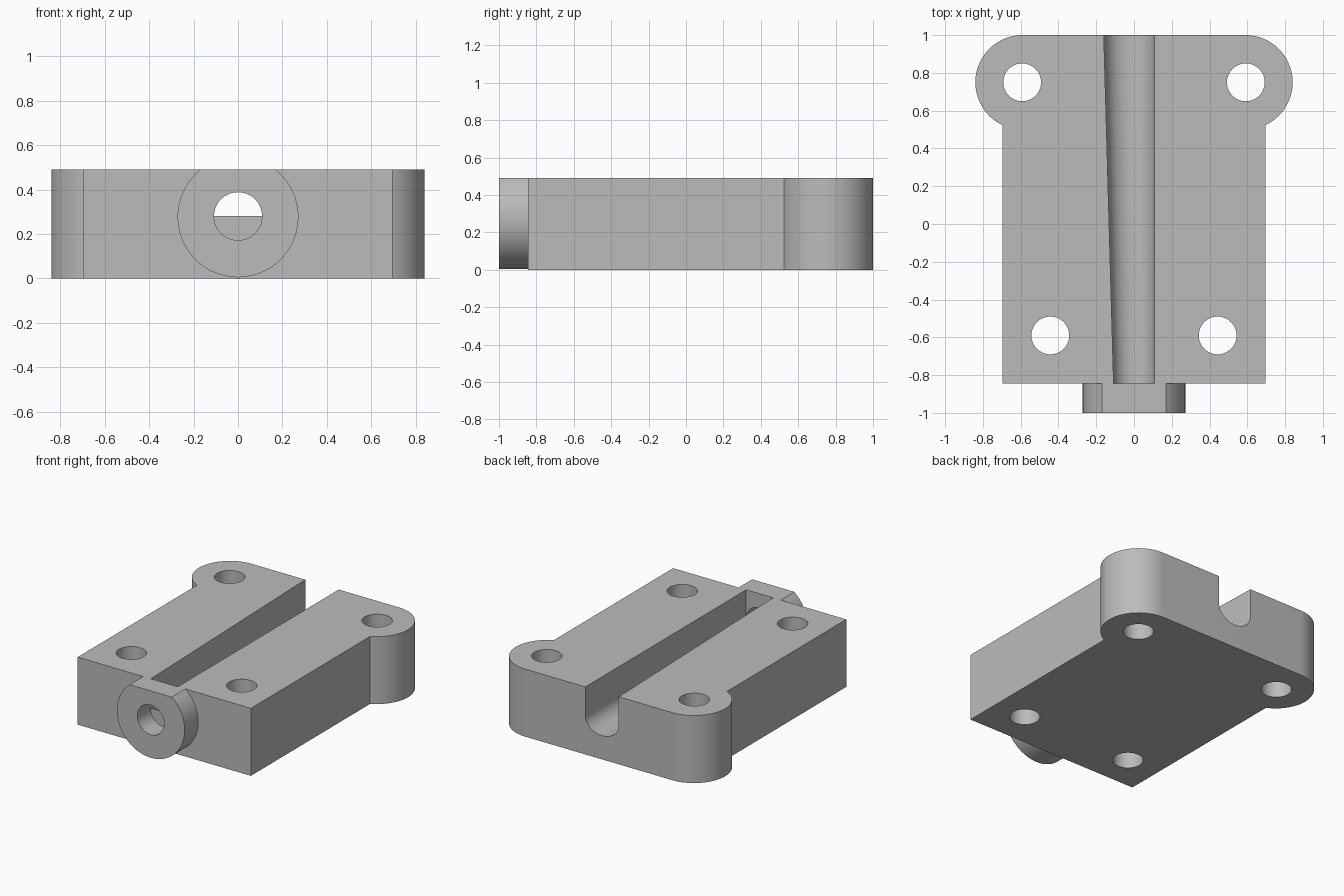
import bpy, bmesh
from math import sin, cos, pi, asin, atan2
from mathutils import Vector

if "Cube" in bpy.data.objects:
    bpy.data.objects.remove(bpy.data.objects["Cube"], do_unlink=True)

HEIGHT = 0.49
FRONT = -0.845          # front face of the block
BORE_Z, BORE_R = 0.28, 0.108
BOSS_Z, BOSS_R = 0.277, 0.272

grey = bpy.data.materials.new("plain grey")
grey.use_nodes = True
colour = (0.5, 0.5, 0.5, 1)
grey.diffuse_color = colour
grey.node_tree.nodes["Principled BSDF"].inputs["Base Color"].default_value = colour


def arc(cx, cy, rx, ry, start, end, steps):
    """Points along an elliptical arc."""
    angles = [start + (end - start) * i / steps for i in range(steps + 1)]
    return [(cx + rx * cos(a), cy + ry * sin(a)) for a in angles]


def circle(cx, cy, r, steps=64):
    return arc(cx, cy, r, r, 0, 2 * pi, steps)[:-1]


def loft(name, first, last):
    """Closed solid between two matching rings of 3D points."""
    bm = bmesh.new()
    a = [bm.verts.new(p) for p in first]
    b = [bm.verts.new(p) for p in last]
    bm.faces.new(a)
    bm.faces.new(b)
    for i in range(len(a)):
        j = (i + 1) % len(a)
        bm.faces.new((a[i], a[j], b[j], b[i]))
    bmesh.ops.recalc_face_normals(bm, faces=bm.faces)
    mesh = bpy.data.meshes.new(name)
    bm.to_mesh(mesh)
    bm.free()
    mesh.materials.append(grey)
    obj = bpy.data.objects.new(name, mesh)
    bpy.context.collection.objects.link(obj)
    return obj


def upright(name, pts, z0, z1):
    return loft(name, [(x, y, z0) for x, y in pts], [(x, y, z1) for x, y in pts])


def lengthwise(name, pts, y0, y1):
    return loft(name, [(x, y0, z) for x, z in pts], [(x, y1, z) for x, z in pts])


def cut(target, cutter):
    cutter.hide_render = True
    mod = target.modifiers.new("cut", 'BOOLEAN')
    mod.operation, mod.solver, mod.object = 'DIFFERENCE', 'EXACT', cutter
    bpy.context.view_layer.objects.active = target
    bpy.ops.object.modifier_apply(modifier=mod.name)
    bpy.data.objects.remove(cutter, do_unlink=True)


# Block with two rounded rear lugs
half, lug_x, lug_y, lug_r = 0.695, 0.59, 0.75, 0.25
dx = half - lug_x
dy = (lug_r ** 2 - dx ** 2) ** 0.5
side = [(half, FRONT)] + arc(lug_x, lug_y, lug_r, lug_r, atan2(-dy, dx), pi / 2, 40)
block = upright("block", side + [(-x, y) for x, y in reversed(side)], 0, HEIGHT)

# Four bolt holes
for hx, hy in ((0.592, 0.75), (0.443, -0.59)):
    for s in (-1, 1):
        cut(block, upright("hole_cutter", circle(s * hx, hy, 0.1), -0.1, HEIGHT + 0.1))


# Round-bottomed channel, widening on one side towards the back
def channel_ring(y):
    left = -BORE_R - 0.052 * (y - FRONT) / (1 - FRONT)
    pts = arc((left + BORE_R) / 2, BORE_Z, (BORE_R - left) / 2, BORE_R, pi, 2 * pi, 32)
    pts += [(BORE_R, HEIGHT + 0.1), (left, HEIGHT + 0.1)]
    return [(x, y, z) for x, z in pts]


cut(block, loft("channel_cutter", channel_ring(FRONT - 0.1), channel_ring(1.1)))

# Front boss, flattened level with the top, with a round bore
flat = asin((HEIGHT - BOSS_Z) / BOSS_R)
boss = lengthwise("front_boss", arc(0, BOSS_Z, BOSS_R, BOSS_R, pi - flat, 2 * pi + flat, 72),
                  -1, FRONT)
cut(boss, lengthwise("bore_cutter", circle(0, BORE_Z, BORE_R), -1.1, FRONT + 0.1))

# Half-round stop closing the lower part of the bore
stop = lengthwise("bore_stop", arc(0, BORE_Z, BORE_R, BORE_R, pi, 2 * pi, 32),
                  FRONT - 0.006, FRONT)

# Smooth curved walls, crisp edges
bpy.ops.object.select_all(action='DESELECT')
for obj in (block, boss, stop):
    obj.select_set(True)
bpy.context.view_layer.objects.active = block
bpy.ops.object.shade_smooth_by_angle(angle=pi / 6)
